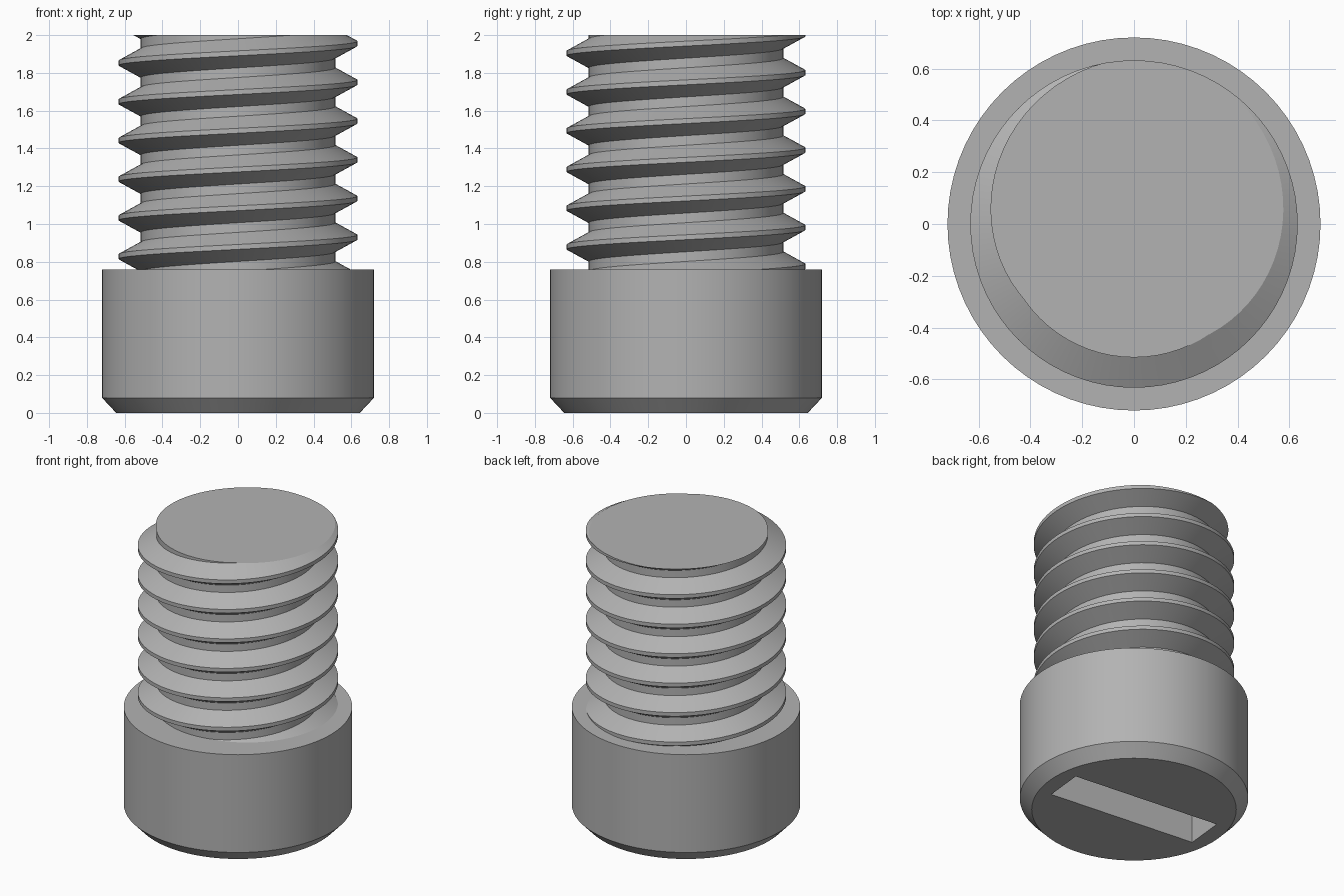
import bpy, bmesh, math
from math import pi, cos, sin

if "Cube" in bpy.data.objects:
    bpy.data.objects.remove(bpy.data.objects["Cube"])

SEGMENTS = 72
HEAD_TOP, TOP = 0.76, 2.0

steel = bpy.data.materials.new("grey_steel")
steel.use_nodes = True
GREY = (0.45, 0.45, 0.45, 1)
steel.diffuse_color = GREY
steel.node_tree.nodes["Principled BSDF"].inputs["Base Color"].default_value = GREY


def make_object(name, bm):
    bmesh.ops.recalc_face_normals(bm, faces=bm.faces)
    mesh = bpy.data.meshes.new(name)
    bm.to_mesh(mesh)
    bm.free()
    mesh.materials.append(steel)
    obj = bpy.data.objects.new(name, mesh)
    bpy.context.collection.objects.link(obj)
    return obj


def activate(obj):
    bpy.ops.object.select_all(action='DESELECT')
    obj.select_set(True)
    bpy.context.view_layer.objects.active = obj


# Head: stacked rings with a chamfered lower rim
bm = bmesh.new()
rings = []
for r, z in [(0.645, 0), (0.72, 0.08), (0.72, HEAD_TOP)]:
    rings.append([bm.verts.new((r * cos(2 * pi * i / SEGMENTS),
                                r * sin(2 * pi * i / SEGMENTS), z))
                  for i in range(SEGMENTS)])
for low, high in zip(rings, rings[1:]):
    for i in range(SEGMENTS):
        j = (i + 1) % SEGMENTS
        bm.faces.new((low[i], low[j], high[j], high[i]))
bm.faces.new(rings[0])
bm.faces.new(rings[-1])
head = make_object("head", bm)

# Driver slot cut into the underside of the head
bm = bmesh.new()
bmesh.ops.create_cube(bm, size=1)
bmesh.ops.scale(bm, vec=(1.075, 0.275, 0.72), verts=bm.verts)
cutter = make_object("slot_cutter", bm)
cutter.rotation_euler.z = math.radians(-5.8)
cutter.hide_render = True
cut = head.modifiers.new("slot", 'BOOLEAN')
cut.operation = 'DIFFERENCE'
cut.solver = 'EXACT'
cut.object = cutter
activate(head)
bpy.ops.object.modifier_apply(modifier=cut.name)
bpy.data.objects.remove(cutter)

# Threaded shank: one trapezoid profile swept along a right-handed helix
PITCH, ROOT, CREST = 0.205, 0.515, 0.632
profile = [(ROOT, -0.077), (CREST, -0.013), (CREST, 0.013), (ROOT, 0.077)]
bm = bmesh.new()
steps = []
for i in range(-2 * SEGMENTS, 7 * SEGMENTS + 1):
    a = 2 * pi * i / SEGMENTS
    z = 0.93 + PITCH * i / SEGMENTS
    steps.append([bm.verts.new((r * cos(a), r * sin(a), z + dz)) for r, dz in profile])
for i in range(len(steps) - 1):
    a, b = steps[i], steps[i + 1]
    for k in range(3):
        bm.faces.new((a[k], b[k], b[k + 1], a[k + 1]))
    # Root flat joins each turn to the one above it
    if i + 1 + SEGMENTS < len(steps):
        c, d = steps[i + SEGMENTS], steps[i + 1 + SEGMENTS]
        bm.faces.new((a[3], b[3], d[0], c[0]))

# Trim both ends flat and cap them
for height, direction in [(TOP, 1), (HEAD_TOP - 0.05, -1)]:
    result = bmesh.ops.bisect_plane(bm, geom=bm.verts[:] + bm.edges[:] + bm.faces[:],
                                    plane_co=(0, 0, height), plane_no=(0, 0, direction),
                                    clear_outer=True)
    rim = [e for e in result["geom_cut"] if isinstance(e, bmesh.types.BMEdge)]
    bmesh.ops.contextual_create(bm, geom=rim)
shank = make_object("threaded_shank", bm)

# Smooth the round walls while keeping machined edges crisp
for obj in (head, shank):
    activate(obj)
    bpy.ops.object.shade_smooth_by_angle(angle=math.radians(25))
